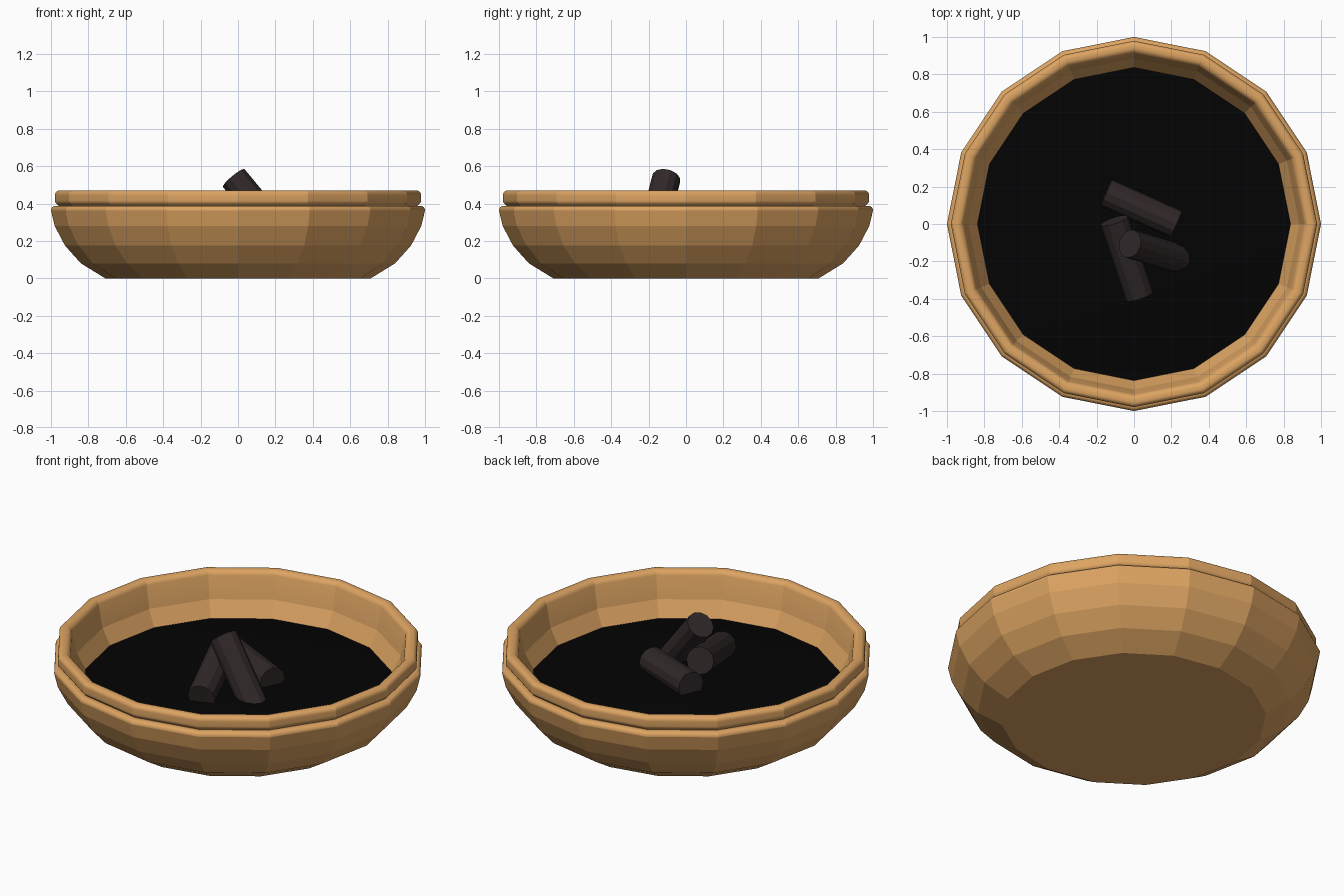
import bpy, bmesh, math
from mathutils import Vector

SIDES = 16

cube = bpy.data.objects.get("Cube")
if cube:
    bpy.data.objects.remove(cube, do_unlink=True)


def material(name, colour):
    m = bpy.data.materials.new(name)
    m.use_nodes = True
    m.diffuse_color = (*colour, 1)
    m.node_tree.nodes["Principled BSDF"].inputs["Base Color"].default_value = (*colour, 1)
    return m


clay = material("tan_clay", (0.72, 0.37, 0.122))
ash = material("black_ash", (0.001, 0.001, 0.001))
char = material("charred_wood", (0.03, 0.021, 0.022))


def finish(name, bm, mat):
    bmesh.ops.recalc_face_normals(bm, faces=bm.faces)
    mesh = bpy.data.meshes.new(name)
    bm.to_mesh(mesh)
    bm.free()
    mesh.materials.append(mat)
    ob = bpy.data.objects.new(name, mesh)
    bpy.context.collection.objects.link(ob)
    return ob


def smooth(ob, angle):
    bpy.ops.object.select_all(action='DESELECT')
    ob.select_set(True)
    bpy.context.view_layer.objects.active = ob
    bpy.ops.object.shade_smooth_by_angle(angle=math.radians(angle))


def arc(r, z, radius, start, end, steps=9):
    """Rounded corner of a profile, centred on (r, z)."""
    angles = [math.radians(start + (end - start) * i / steps) for i in range(steps + 1)]
    return [(r + radius * math.cos(a), z + radius * math.sin(a)) for a in angles]


def lathe(name, profile, mat):
    """Turn a profile round z and cap it at both ends."""
    bm = bmesh.new()
    rings = []
    for r, z in profile:
        rings.append([bm.verts.new((r * math.cos(math.tau * i / SIDES),
                                    r * math.sin(math.tau * i / SIDES), z))
                      for i in range(SIDES)])
    bm.faces.new(rings[0])
    bm.faces.new(rings[-1])
    for a, b in zip(rings, rings[1:]):
        for i in range(SIDES):
            j = (i + 1) % SIDES
            bm.faces.new((a[i], a[j], b[j], b[i]))
    return finish(name, bm, mat)


# Faceted bowl: outer wall, rounded shoulder, groove, rounded rim, inner wall
bowl = [(0.71, 0), (0.84, 0.08), (0.925, 0.175), (0.98, 0.28)]
bowl += arc(0.975, 0.363, 0.025, 0, 90)
bowl += [(0.96, 0.388)]
bowl += arc(0.953, 0.417, 0.026, -60, 0, 6)
bowl += arc(0.953, 0.444, 0.026, 0, 90)
bowl += arc(0.945, 0.435, 0.035, 90, 162)
bowl += [(0.885, 0.315), (0.836, 0.222), (0.76, 0.14), (0.66, 0.08)]
smooth(lathe("bowl", bowl, clay), 11)

# Ash bed, heaped slightly towards the middle
heap = [(r, 0.276 - 0.075 * r * r) for r in (0.838, 0.7, 0.55, 0.4, 0.25, 0.1)]
smooth(lathe("ash_bed", [(0.825, 0.21)] + heap, ash), 20)


# Charred logs, each a cylinder between two points, sunk a little in the ash
def log(name, start, end, radius=0.077):
    a, b = Vector(start), Vector(end)
    bm = bmesh.new()
    bmesh.ops.create_cone(bm, cap_ends=True, segments=12, radius1=radius,
                          radius2=radius, depth=(b - a).length)
    turn = (b - a).to_track_quat('Z', 'Y').to_matrix().to_4x4()
    bmesh.ops.transform(bm, matrix=turn, verts=bm.verts)
    bmesh.ops.translate(bm, vec=(a + b) / 2, verts=bm.verts)
    finish(name, bm, char)


log("upright_log", (0.285, -0.2, 0.165), (-0.022, -0.105, 0.535))
log("leaning_log", (0.03, -0.385, 0.295), (-0.105, 0.018, 0.393))
log("lying_log", (0.225, 0.0, 0.3), (-0.15, 0.168, 0.315))
